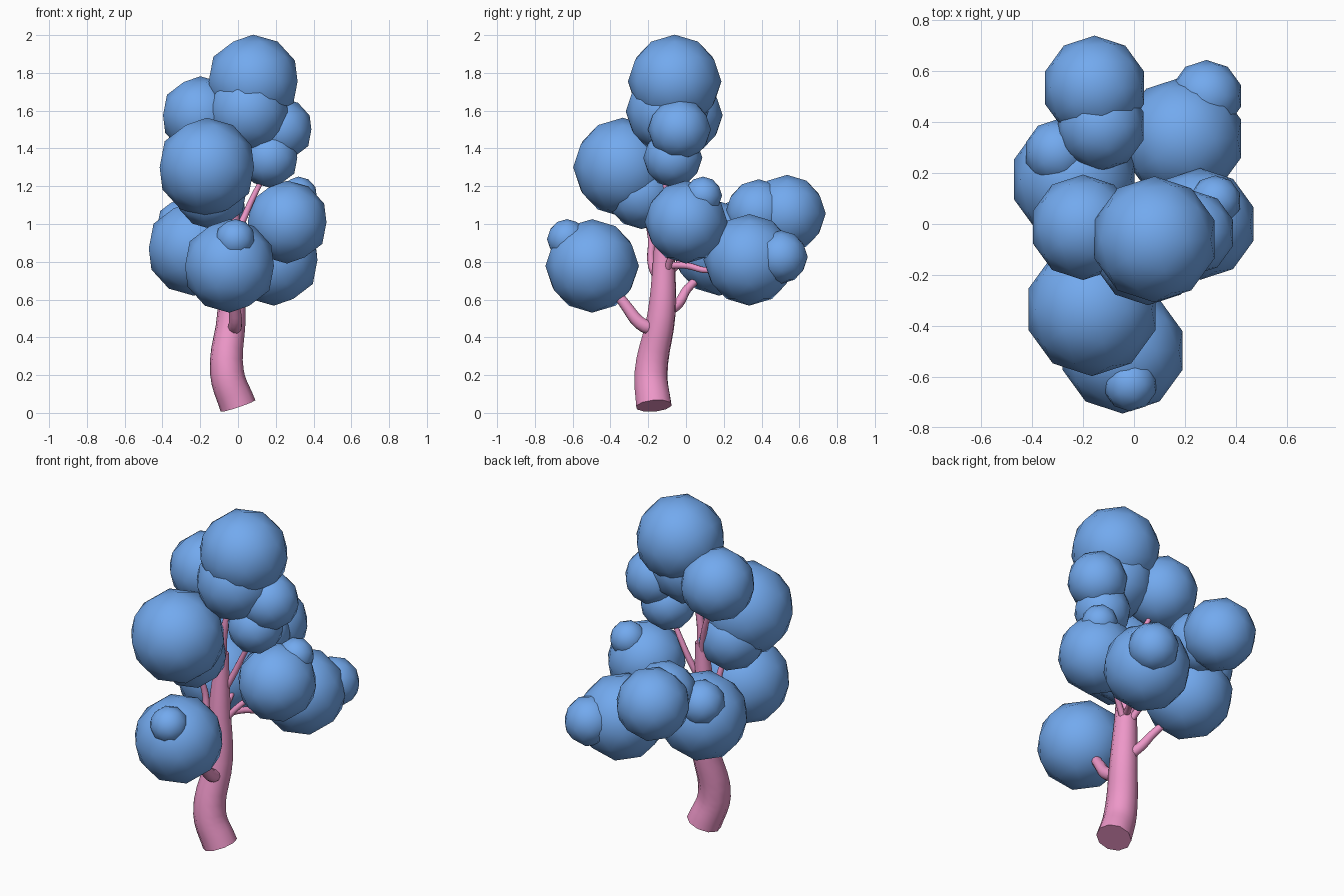
import bpy


def material(name, color):
    m = bpy.data.materials.new(name)
    m.diffuse_color = color
    return m


bark = material("bark_pink", (0.85, 0.31, 0.58, 1))
leaf = material("leaf_blue", (0.17, 0.40, 0.86, 1))


def limb(name, points):
    """Tapered round limb through (x, y, z, radius) points."""
    cu = bpy.data.curves.new(name, 'CURVE')
    cu.dimensions = '3D'
    cu.bevel_depth = 1.0
    cu.bevel_resolution = 3
    cu.resolution_u = 5
    cu.use_fill_caps = True
    sp = cu.splines.new('BEZIER')
    sp.bezier_points.add(len(points) - 1)
    for bp, (x, y, z, r) in zip(sp.bezier_points, points):
        bp.co = (x, y, z)
        bp.radius = r
        bp.handle_left_type = bp.handle_right_type = 'AUTO'
    ob = bpy.data.objects.new(name, cu)
    bpy.context.collection.objects.link(ob)
    bpy.ops.object.select_all(action='DESELECT')
    ob.select_set(True)
    bpy.context.view_layer.objects.active = ob
    bpy.ops.object.convert(target='MESH')
    ob = bpy.context.object
    ob.data.materials.clear()
    ob.data.materials.append(bark)
    bpy.ops.object.shade_smooth_by_angle(angle=0.9)


def clump(name, x, y, z, r):
    """Low-poly foliage ball."""
    bpy.ops.mesh.primitive_ico_sphere_add(subdivisions=2, radius=r * 1.01, location=(x, y, z))
    ob = bpy.context.object
    ob.name = name
    ob.data.materials.append(leaf)
    bpy.ops.object.shade_smooth()


# Trunk, leaning at the foot
limb("trunk", [(0.0, -0.17, 0.037, 0.097), (-0.058, -0.185, 0.21, 0.09),
               (-0.035, -0.13, 0.52, 0.076), (-0.04, -0.115, 0.85, 0.058),
               (-0.03, -0.105, 1.15, 0.035)])

# Branches reaching into the foliage
branches = {
    "front_low": [(-0.03, -0.15, 0.45, 0.035), (-0.015, -0.22, 0.46, 0.037),
                  (-0.02, -0.32, 0.57, 0.03), (-0.04, -0.42, 0.72, 0.02)],
    "left": [(-0.04, -0.11, 0.53, 0.03), (-0.08, -0.04, 0.58, 0.028),
             (-0.13, 0.01, 0.66, 0.023), (-0.2, 0.13, 0.76, 0.016)],
    "back_right": [(-0.03, -0.11, 0.78, 0.02), (0.03, 0.0, 0.78, 0.018),
                   (0.1, 0.12, 0.755, 0.016), (0.17, 0.28, 0.8, 0.012)],
    "back": [(-0.04, -0.11, 0.72, 0.02), (-0.06, 0.0, 0.82, 0.018),
             (-0.1, 0.2, 0.93, 0.015), (-0.14, 0.42, 1.04, 0.01)],
    "front_high": [(-0.05, -0.13, 0.68, 0.022), (-0.075, -0.18, 0.78, 0.022),
                   (-0.09, -0.185, 0.93, 0.018), (-0.13, -0.23, 1.1, 0.012)],
    "right": [(-0.03, -0.11, 0.72, 0.02), (0.04, -0.08, 0.82, 0.017),
              (0.12, -0.04, 0.9, 0.014), (0.22, 0.0, 0.98, 0.01)],
    "right_high": [(-0.03, -0.11, 0.9, 0.02), (0.03, -0.08, 1.03, 0.018),
                   (0.07, -0.07, 1.12, 0.016), (0.16, -0.07, 1.3, 0.012)],
    "top": [(-0.03, -0.105, 1.08, 0.028), (-0.02, -0.11, 1.25, 0.022),
            (0.03, -0.1, 1.5, 0.012)],
    "left_high": [(-0.03, -0.105, 1.05, 0.02), (-0.08, -0.06, 1.25, 0.017),
                  (-0.18, -0.02, 1.5, 0.01)],
}
for name, pts in branches.items():
    limb("branch_" + name, pts)

# Foliage balls: x, y, z, radius
clumps = {
    "crown": (0.08, -0.06, 1.755, 0.245),
    "crown_lower": (0.055, -0.1, 1.595, 0.217),
    "upper_left": (-0.2, -0.013, 1.575, 0.205),
    "upper_right": (0.23, -0.035, 1.5, 0.165),
    "upper_right_lower": (0.165, -0.07, 1.35, 0.155),
    "front_high": (-0.165, -0.335, 1.30, 0.26),
    "front_high_lower": (-0.14, -0.235, 1.165, 0.19),
    "right": (0.26, 0.0, 1.01, 0.217),
    "right_bump": (0.32, 0.09, 1.15, 0.1),
    "back_right": (0.19, 0.335, 0.81, 0.24),
    "back_right_bump": (0.285, 0.503, 0.825, 0.14),
    "back": (-0.155, 0.535, 1.055, 0.203),
    "back_inner": (-0.13, 0.385, 1.06, 0.175),
    "left": (-0.235, 0.175, 0.87, 0.247),
    "left_bump": (-0.30, 0.28, 1.0, 0.13),
    "front_low": (-0.045, -0.497, 0.778, 0.245),
    "front_low_bump": (-0.015, -0.63, 0.92, 0.105),
}
for name, c in clumps.items():
    clump("foliage_" + name, *c)
